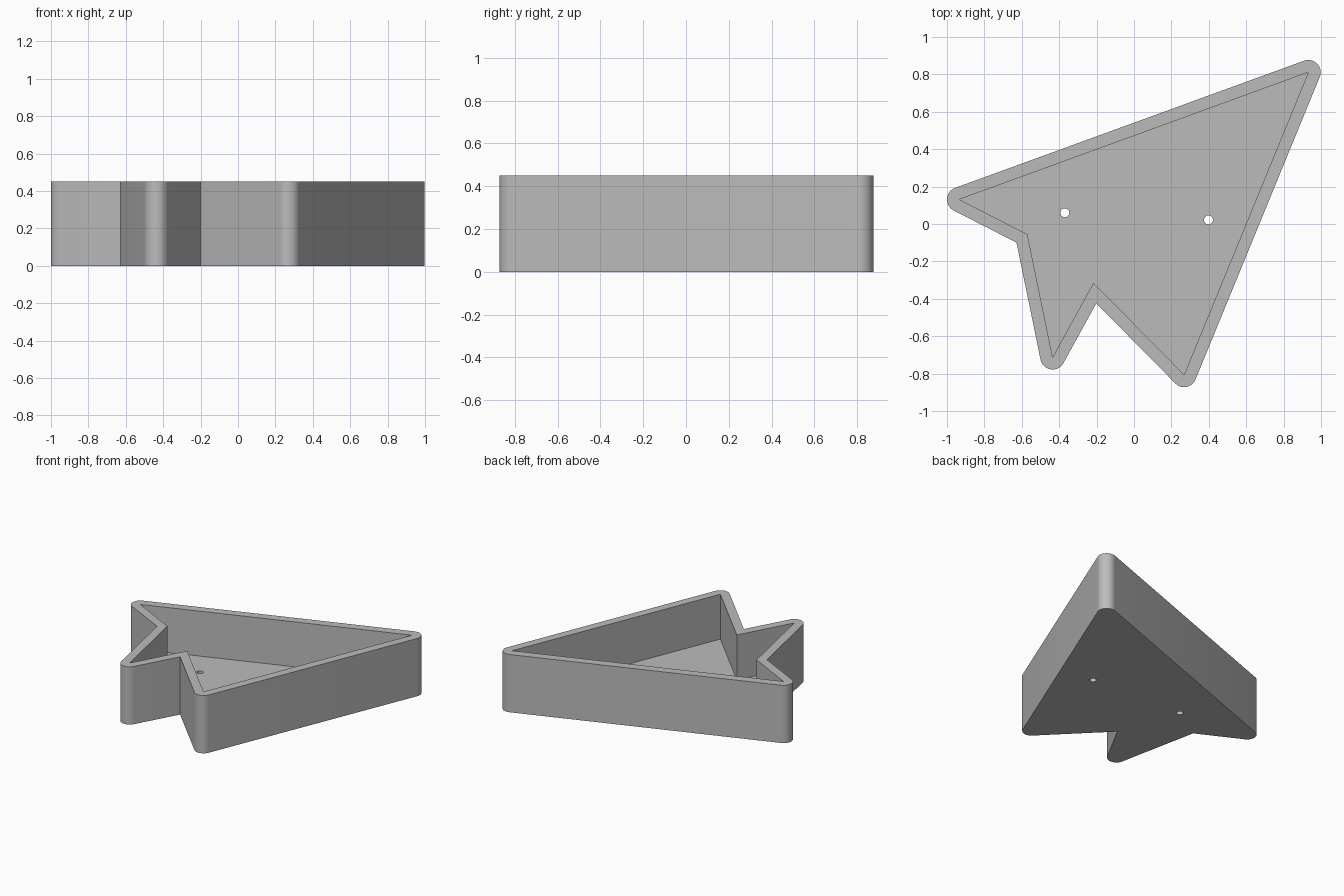
import bpy
import bmesh
from math import atan2, cos, sin, pi, radians
from mathutils import Vector

cube = bpy.data.objects.get("Cube")
if cube:
    bpy.data.objects.remove(cube, do_unlink=True)

HEIGHT, FLOOR, WALL = 0.45, 0.10, 0.066
HOLE_RADIUS = 0.024
# Inner outline, counter-clockwise
CAVITY = [Vector(p) for p in [(-0.934, 0.131), (-0.57, -0.055), (-0.435, -0.712),
                              (-0.217, -0.315), (0.268, -0.806), (0.932, 0.811)]]
HOLES = [(-0.37, 0.06), (0.398, 0.022)]

grey = bpy.data.materials.new("plain grey")
grey.use_nodes = True
colour = (0.5, 0.5, 0.5, 1)
grey.diffuse_color = colour
grey.node_tree.nodes["Principled BSDF"].inputs["Base Color"].default_value = colour


def offset_outline(points, distance, steps=14):
    """Offset outward: rounded at convex corners, mitred at concave ones."""
    result = []
    for i, p in enumerate(points):
        before = (p - points[i - 1]).normalized()
        after = (points[(i + 1) % len(points)] - p).normalized()
        n1, n2 = Vector((before.y, -before.x)), Vector((after.y, -after.x))
        turn = atan2(before.cross(after), before.dot(after))
        if turn > 0:
            start = atan2(n1.y, n1.x)
            for k in range(steps + 1):
                a = start + turn * k / steps
                result.append(p + distance * Vector((cos(a), sin(a))))
        else:
            result.append(p + (n1 + n2) * distance / (1 + n1.dot(n2)))
    return result


def prism(name, points, bottom, top):
    """Extrude a flat outline into a solid."""
    bm = bmesh.new()
    face = bm.faces.new([bm.verts.new((p[0], p[1], bottom)) for p in points])
    new = bmesh.ops.extrude_face_region(bm, geom=[face])["geom"]
    bmesh.ops.translate(bm, vec=(0, 0, top - bottom),
                        verts=[v for v in new if isinstance(v, bmesh.types.BMVert)])
    bmesh.ops.recalc_face_normals(bm, faces=bm.faces)
    mesh = bpy.data.meshes.new(name)
    bm.to_mesh(mesh)
    bm.free()
    mesh.materials.append(grey)
    obj = bpy.data.objects.new(name, mesh)
    bpy.context.collection.objects.link(obj)
    return obj


# Tray body with rounded tips
tray = prism("tray", offset_outline(CAVITY, WALL), 0, HEIGHT)

# Cutters: open cavity and two mounting holes through the floor
cutters = [prism("cavity_cutter", CAVITY, FLOOR, HEIGHT + 0.1)]
for x, y in HOLES:
    ring = [(x + HOLE_RADIUS * cos(a), y + HOLE_RADIUS * sin(a))
            for a in (2 * pi * k / 32 for k in range(32))]
    cutters.append(prism("hole_cutter", ring, -0.1, FLOOR + 0.1))

bpy.ops.object.select_all(action="DESELECT")
bpy.context.view_layer.objects.active = tray
tray.select_set(True)
for cutter in cutters:
    cutter.hide_render = True
    cut = tray.modifiers.new("cut", "BOOLEAN")
    cut.operation, cut.solver, cut.object = "DIFFERENCE", "EXACT", cutter
    bpy.ops.object.modifier_apply(modifier=cut.name)
    bpy.data.objects.remove(cutter, do_unlink=True)

bpy.ops.object.shade_smooth_by_angle(angle=radians(30))
